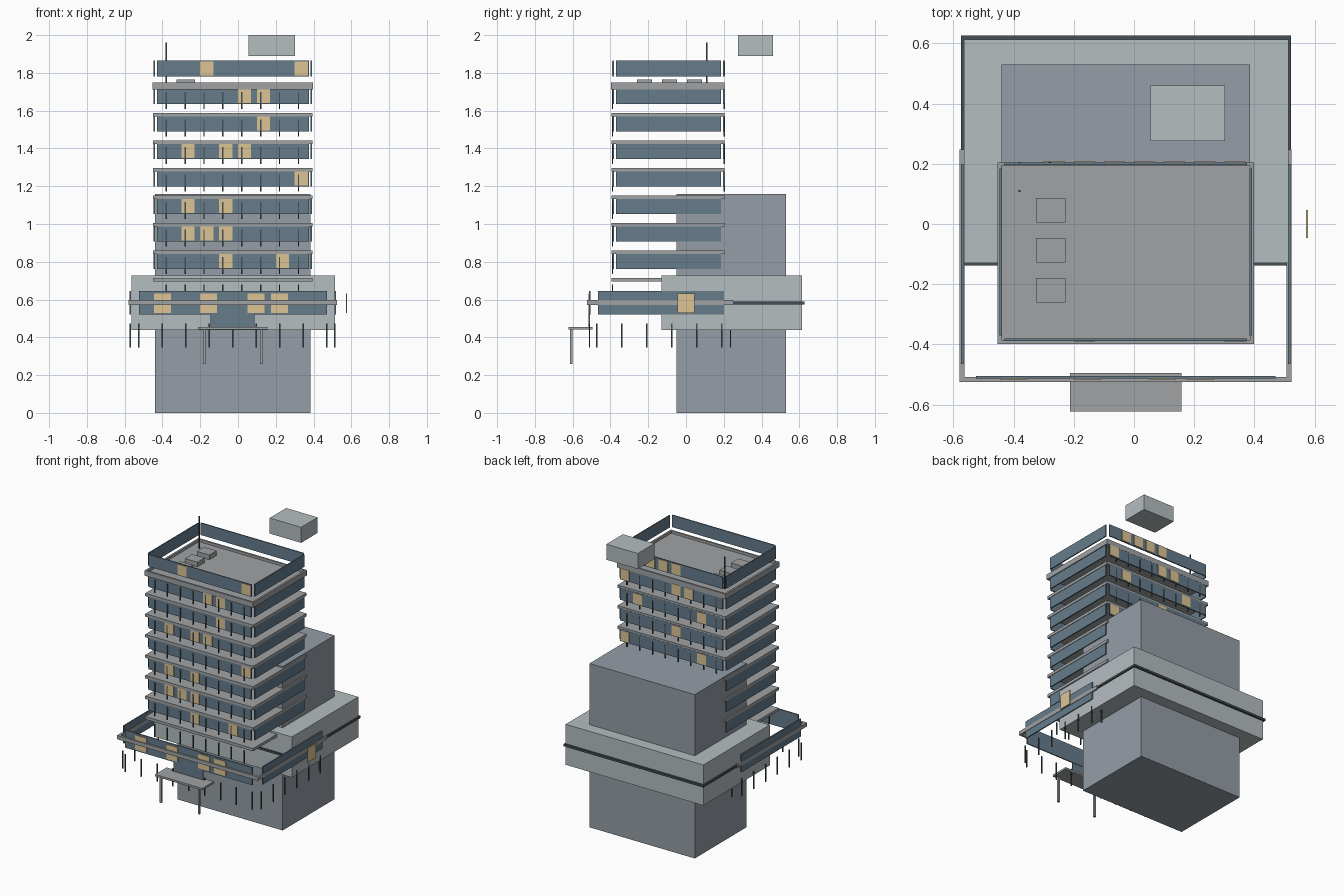
import bpy, bmesh
from mathutils import Matrix, Vector

if "Cube" in bpy.data.objects:
    bpy.data.objects.remove(bpy.data.objects["Cube"])


def material(name, r, g, b):
    m = bpy.data.materials.new(name)
    m.diffuse_color = (r, g, b, 1)
    m.use_nodes = True
    m.node_tree.nodes["Principled BSDF"].inputs["Base Color"].default_value = m.diffuse_color
    return m


GLASS = material("blue_glass", 0.13, 0.20, 0.26)
LIT = material("lit_window", 0.72, 0.56, 0.30)
DARK = material("dark_metal", 0.06, 0.08, 0.09)
CORE = material("core_grey", 0.30, 0.34, 0.38)
PALE = material("pale_panel", 0.46, 0.51, 0.53)
SLAB = material("slab_grey", 0.35, 0.36, 0.37)


def boxes(name, extents, mat):
    """One object from boxes given as (x0, x1, y0, y1, z0, z1)."""
    bm = bmesh.new()
    for x0, x1, y0, y1, z0, z1 in extents:
        centre = Vector((x0 + x1, y0 + y1, z0 + z1)) / 2
        size = (x1 - x0, y1 - y0, z1 - z0, 1)
        bmesh.ops.create_cube(bm, size=1, matrix=Matrix.Translation(centre) @ Matrix.Diagonal(size))
    me = bpy.data.meshes.new(name)
    bm.to_mesh(me)
    bm.free()
    me.materials.append(mat)
    ob = bpy.data.objects.new(name, me)
    bpy.context.collection.objects.link(ob)
    return ob


def ring(x0, x1, y0, y1, z0, z1, t):
    """Four bars around a rectangle."""
    return [(x0, x1, y0, y0 + t, z0, z1), (x0, x1, y1 - t, y1, z0, z1),
            (x0, x0 + t, y0 + t, y1 - t, z0, z1), (x1 - t, x1, y0 + t, y1 - t, z0, z1)]


def bar(x, y, z0, z1, w=0.007):
    return (x - w / 2, x + w / 2, y - w / 2, y + w / 2, z0, z1)


# Solid rear masses
boxes("core_block", [(-0.44, 0.385, -0.05, 0.53, 0, 1.16)], CORE)
boxes("podium_block", [(-0.565, 0.513, -0.13, 0.613, 0.44, 0.727)], PALE)
boxes("podium_belt", [(-0.575, 0.522, -0.138, 0.627, 0.575, 0.59)], DARK)
boxes("plant_room", [(0.055, 0.302, 0.275, 0.46, 1.89, 2.0)], PALE)

# Tower storeys: slabs, glass bands and mullions
STEP = 0.1455
CELLS = [-0.365 + 0.1 * i for i in range(8)]
boxes("floor_slabs", [(-0.45, 0.395, -0.395, 0.203, 0.695 + STEP * i, 0.715 + STEP * i)
                      for i in range(7)], SLAB)
glass, mullions = [], []
for i in range(8):
    z0 = 0.762 + STEP * i
    z1 = z0 + 0.085
    for y in (-0.384, 0.2):
        glass.append((-0.43, 0.375, y - 0.004, y + 0.004, z0, z1))
    for x in (-0.443, 0.388):
        glass.append((x - 0.004, x + 0.004, -0.37, 0.185, z0, z1))
    zm = z0 + 0.0425 - 0.17
    for k in range(8):
        for y in (-0.389, 0.203):
            mullions.append(bar(-0.38 + 0.1 * k, y, zm - 0.045, zm + 0.045))
boxes("tower_glass", glass, GLASS)
boxes("tower_mullions", mullions, DARK)

# Lit windows, by storey (cell indices from left)
FRONT = [(3, 6), (1, 2, 3), (1, 3), (7,), (1, 3, 4), (5,), (4, 5), (2, 7)]
BACK = [(), (), (), (1, 7), (3,), (1, 6), (2, 3, 7), (3, 4, 5, 6)]
for name, table, y in (("front", FRONT, -0.389), ("back", BACK, 0.205)):
    lit = []
    for i, cells in enumerate(table):
        z0 = 0.767 + STEP * i
        for c in cells:
            lit.append((CELLS[c] - 0.035, CELLS[c] + 0.035, y - 0.002, y + 0.002, z0, z0 + 0.074))
    boxes(name + "_lit_windows", lit, LIT)

# Roof with parapet, vents and mast
boxes("roof_slab", [(-0.44, 0.386, -0.387, 0.193, 1.713, 1.732)], SLAB)
boxes("roof_parapet", ring(-0.453, 0.398, -0.398, 0.205, 1.713, 1.75, 0.013), SLAB)
boxes("roof_vents", [(-0.326, -0.228, y, y + 0.081, 1.732, 1.765)
                     for y in (-0.26, -0.128, 0.005)], SLAB)
boxes("roof_mast", [bar(-0.38, 0.11, 1.732, 1.96)], DARK)

# Podium front: glass, trim ring and mullions
boxes("podium_glass",
      [(-0.525, 0.47, y - 0.004, y + 0.004, 0.52, 0.645) for y in (-0.509, 0.235)]
      + [(x - 0.004, x + 0.004, -0.465, 0.2, 0.52, 0.645) for x in (-0.571, 0.516)], GLASS)
boxes("podium_trim", ring(-0.58, 0.523, -0.525, 0.248, 0.57, 0.597, 0.017), SLAB)
posts = [bar(-0.525 + 0.1244 * k, y, 0.347, 0.472) for k in range(9) for y in (-0.511, 0.236)]
posts += [bar(x, -0.473 + 0.1325 * k, 0.347, 0.472) for k in range(6) for x in (-0.57, 0.513)]
boxes("podium_mullions", posts, DARK)
boxes("podium_lit_windows",
      [(x - 0.045, x + 0.045, -0.517, -0.513, 0.53, 0.633) for x in (-0.4, -0.155, 0.095, 0.22)], LIT)
boxes("side_lit_window", [(0.572, 0.578, -0.046, 0.046, 0.53, 0.633)], LIT)

# Entrance and canopy
boxes("entrance_glass", [(-0.145, 0.087, -0.516, -0.508, 0.447, 0.575)], GLASS)
boxes("entrance_canopy", [(-0.213, 0.157, -0.623, -0.495, 0.442, 0.456)], SLAB)
boxes("canopy_posts", [bar(x, -0.607, 0.26, 0.445, 0.013) for x in (-0.178, 0.122)], SLAB)
